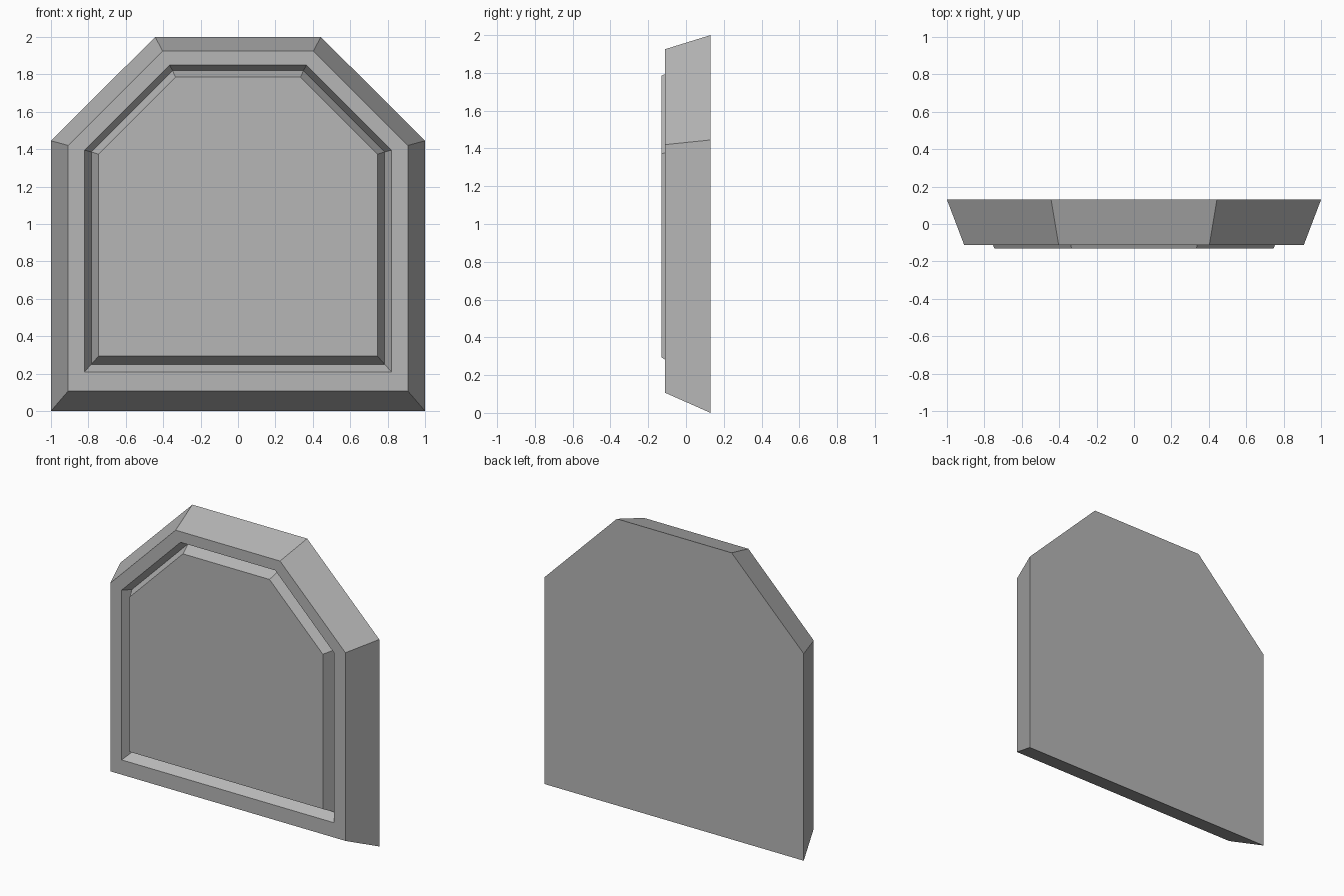
import bpy, bmesh

if "Cube" in bpy.data.objects:
    bpy.data.objects.remove(bpy.data.objects["Cube"])

# Outlines from back to front panel:
# half width, bottom z, shoulder z, half width of top, top z, y
RINGS = [
    (1.00, 0.00, 1.445, 0.443, 2.00, 0.13),    # back edge
    (0.908, 0.107, 1.42, 0.403, 1.925, -0.112),   # front rim, outer
    (0.82, 0.21, 1.395, 0.366, 1.85, -0.112),   # front rim, inner
    (0.784, 0.25, 1.385, 0.35, 1.82, -0.05),  # groove floor line
    (0.746, 0.293, 1.373, 0.334, 1.785, -0.13), # raised panel
]


def outline(bm, w, z0, zs, t, z1, y):
    pts = [(-w, z0), (w, z0), (w, zs), (t, z1), (-t, z1), (-w, zs)]
    return [bm.verts.new((x, y, z)) for x, z in pts]


# Clipped-corner slab with a grooved border and raised panel
bm = bmesh.new()
loops = [outline(bm, *r) for r in RINGS]
for a, b in zip(loops, loops[1:]):
    for i in range(6):
        j = (i + 1) % 6
        bm.faces.new((a[i], a[j], b[j], b[i]))
bm.faces.new(loops[0][::-1])
bm.faces.new(loops[-1])
bmesh.ops.recalc_face_normals(bm, faces=bm.faces[:])
mesh = bpy.data.meshes.new("panelled_slab")
bm.to_mesh(mesh)
bm.free()

# Dark grey finish
grey = bpy.data.materials.new("dark_grey")
grey.diffuse_color = (0.47, 0.47, 0.47, 1)
grey.use_nodes = True
grey.node_tree.nodes["Principled BSDF"].inputs["Base Color"].default_value = grey.diffuse_color
mesh.materials.append(grey)
bpy.context.collection.objects.link(bpy.data.objects.new("panelled_slab", mesh))
